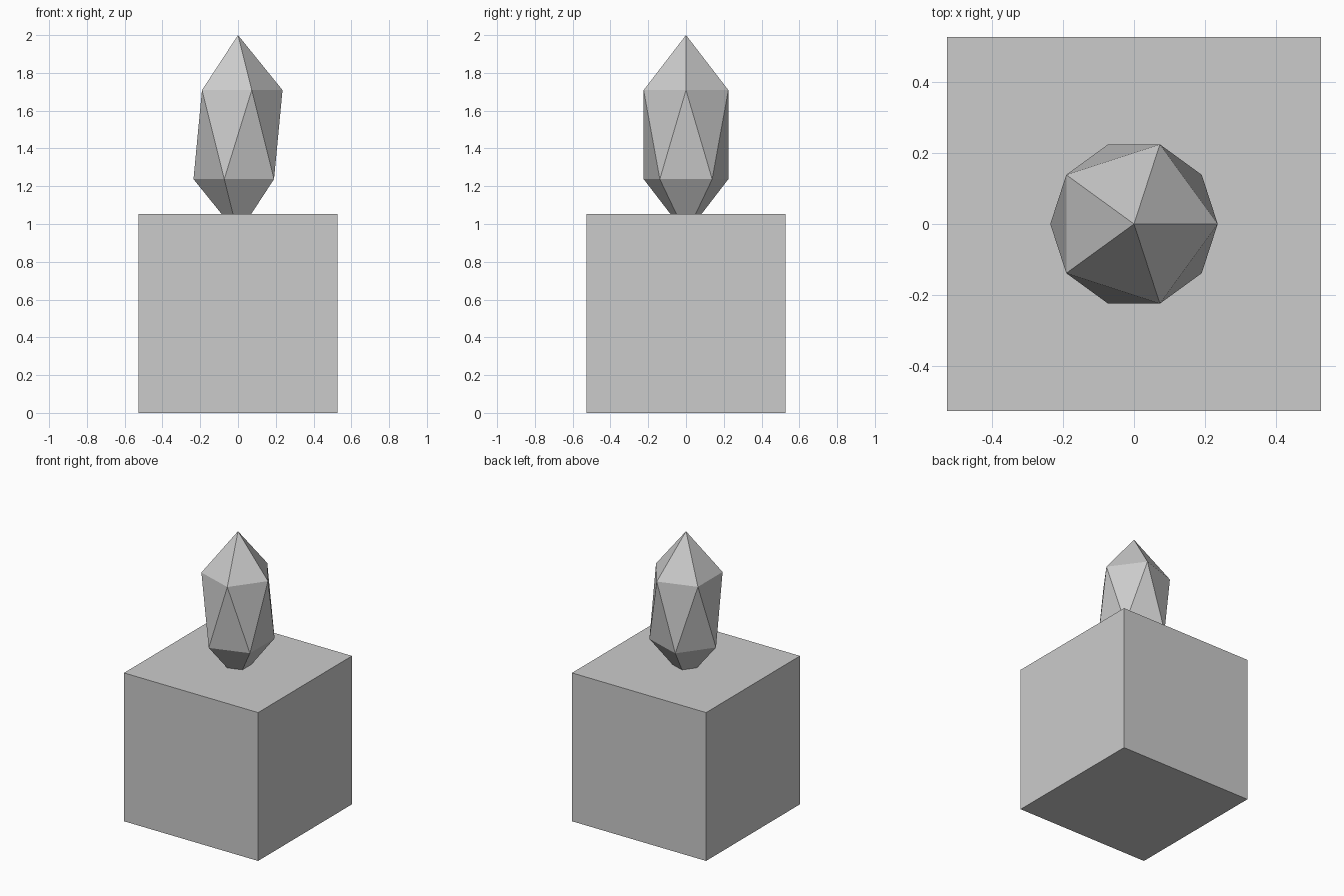
import bpy

if "Cube" in bpy.data.objects:
    bpy.data.objects.remove(bpy.data.objects["Cube"])

HALF = 0.527  # half the block's side, also half the crystal's height

# Square block standing on the ground
bpy.ops.mesh.primitive_cube_add(size=2 * HALF, location=(0, 0, HALF))
bpy.context.object.name = "base_block"

# Stretched icosahedron crystal, its lower tip sunk into the block
bpy.ops.mesh.primitive_ico_sphere_add(subdivisions=1, radius=1, location=(0, 0, 2 - HALF))
crystal = bpy.context.object
crystal.name = "crystal"
crystal.scale = (HALF / 2, HALF / 2, HALF)
bpy.ops.object.transform_apply(location=False, rotation=False, scale=True)
bpy.ops.object.shade_flat()
